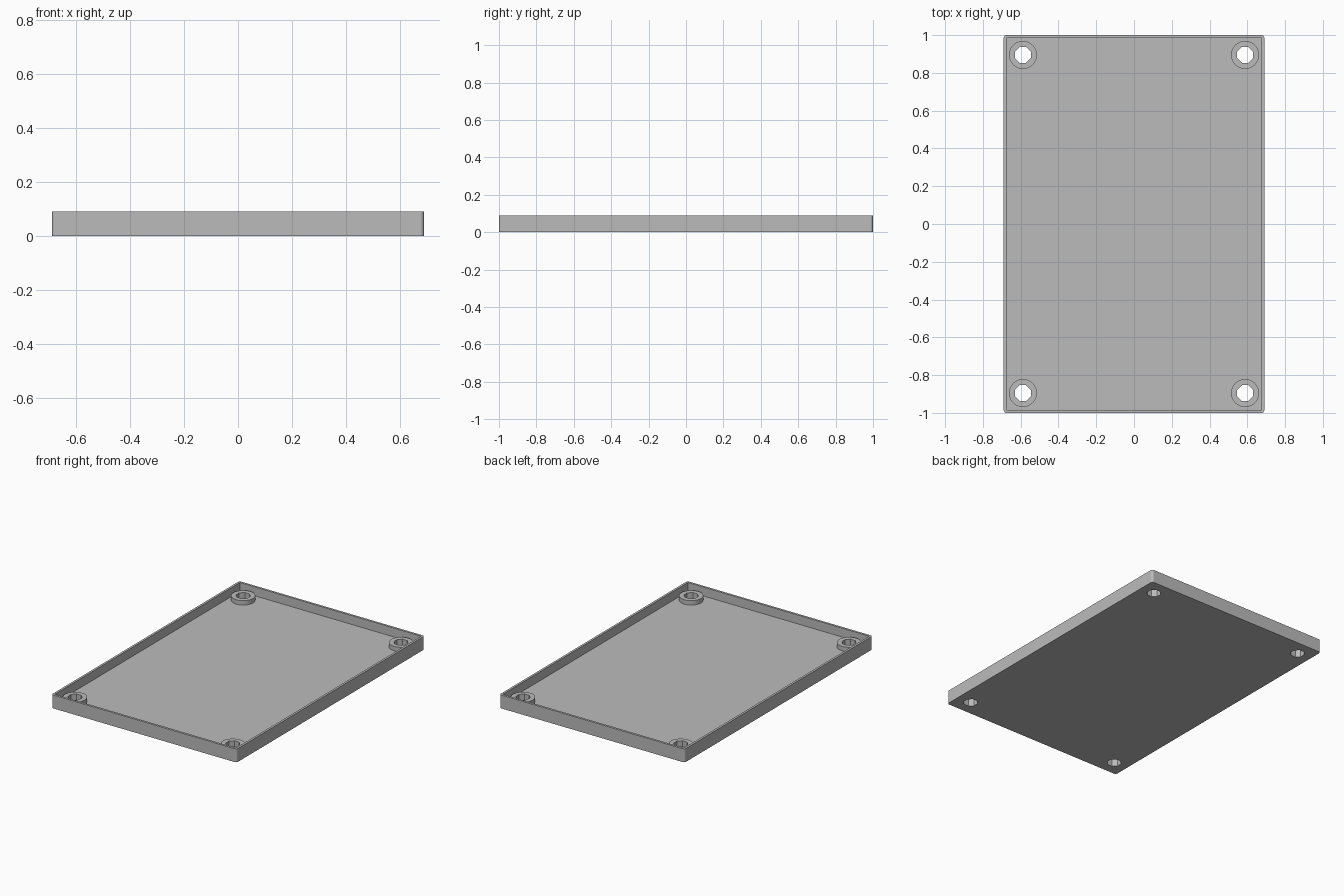
import bpy
import bmesh
from math import pi, cos, sin

cube = bpy.data.objects.get("Cube")
if cube:
    bpy.data.objects.remove(cube, do_unlink=True)

HALF_X, HALF_Y, HEIGHT = 0.69, 1.0, 0.09
WALL, FLOOR, BOSS_TOP = 0.015, 0.03, 0.06
CORNER = 0.015
HOLE_X, HOLE_Y = 0.588, 0.895
HOLE_R, BOSS_R = 0.045, 0.074
HOLE_SIDES, BOSS_SIDES = 8, 32

grey = bpy.data.materials.new("plain grey")
grey.use_nodes = True
colour = (0.5, 0.5, 0.5, 1)
grey.diffuse_color = colour
grey.node_tree.nodes["Principled BSDF"].inputs["Base Color"].default_value = colour


def prism(name, outline, z0, z1):
    """Extrude a flat outline from z0 up to z1."""
    bm = bmesh.new()
    face = bm.faces.new([bm.verts.new((x, y, z0)) for x, y in outline])
    top = bmesh.ops.extrude_face_region(bm, geom=[face])["geom"]
    bmesh.ops.translate(bm, vec=(0, 0, z1 - z0),
                        verts=[v for v in top if isinstance(v, bmesh.types.BMVert)])
    bmesh.ops.recalc_face_normals(bm, faces=bm.faces)
    mesh = bpy.data.meshes.new(name)
    bm.to_mesh(mesh)
    bm.free()
    mesh.materials.append(grey)
    obj = bpy.data.objects.new(name, mesh)
    bpy.context.collection.objects.link(obj)
    return obj


def rounded_rect(hx, hy, r, steps=6):
    points = []
    for q, (sx, sy) in enumerate([(1, 1), (-1, 1), (-1, -1), (1, -1)]):
        for i in range(steps + 1):
            a = (q + i / steps) * pi / 2
            points.append((sx * (hx - r) + r * cos(a), sy * (hy - r) + r * sin(a)))
    return points


def ring(cx, cy, r, sides):
    return [(cx + r * cos((i + 0.5) * 2 * pi / sides),
             cy + r * sin((i + 0.5) * 2 * pi / sides)) for i in range(sides)]


def cut(target, cutter):
    """Subtract the cutter and bake the result into the target."""
    mod = target.modifiers.new("cut", "BOOLEAN")
    mod.operation = "DIFFERENCE"
    mod.solver = "EXACT"
    mod.object = cutter
    depsgraph = bpy.context.evaluated_depsgraph_get()
    mesh = bpy.data.meshes.new_from_object(target.evaluated_get(depsgraph))
    target.modifiers.clear()
    target.data = mesh


# Shallow tray with a recessed floor
tray = prism("tray", rounded_rect(HALF_X, HALF_Y, CORNER), 0, HEIGHT)
recess = prism("recess_cutter",
               [(sx * (HALF_X - WALL), sy * (HALF_Y - WALL))
                for sx, sy in [(-1, -1), (1, -1), (1, 1), (-1, 1)]],
               FLOOR, HEIGHT + 0.1)
cut(tray, recess)
bpy.data.objects.remove(recess, do_unlink=True)

# Four corner bosses with screw holes through the floor
for side, sx in (("left", 1), ("right", -1)):
    for end, sy in (("front", -1), ("back", 1)):
        cx, cy = sx * HOLE_X, sy * HOLE_Y
        boss = prism(f"{end}_{side}_boss", ring(cx, cy, BOSS_R, BOSS_SIDES), FLOOR, BOSS_TOP)
        hole = prism("hole_cutter", ring(cx, cy, HOLE_R, HOLE_SIDES), -0.1, HEIGHT + 0.1)
        cut(boss, hole)
        cut(tray, hole)
        bpy.data.objects.remove(hole, do_unlink=True)
